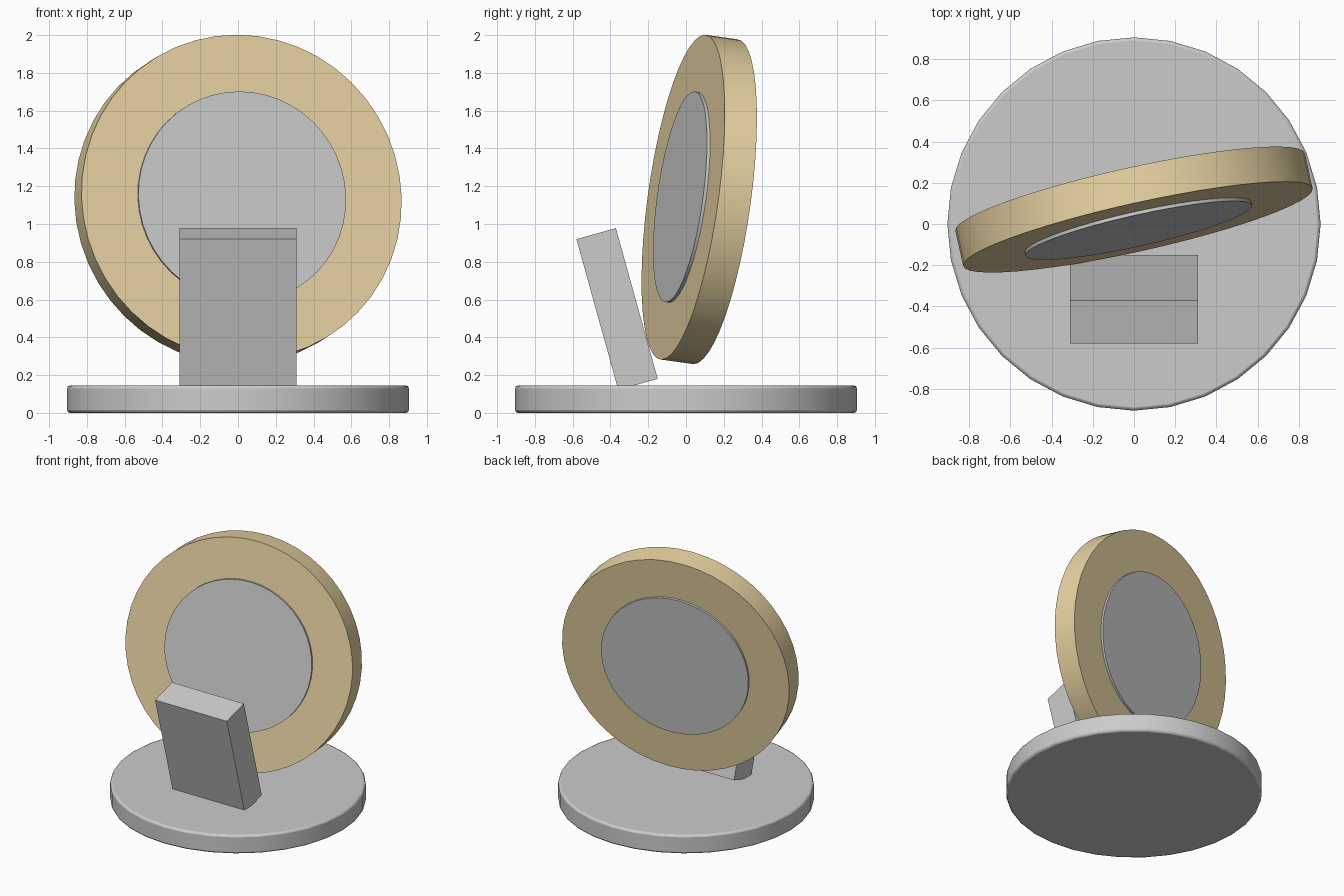
import bpy
import math
from mathutils import Vector

if "Cube" in bpy.data.objects:
    bpy.data.objects.remove(bpy.data.objects["Cube"])


def material(name, color):
    mat = bpy.data.materials.new(name)
    mat.diffuse_color = color
    mat.use_nodes = True
    mat.node_tree.nodes["Principled BSDF"].inputs["Base Color"].default_value = mat.diffuse_color
    return mat


def disc(name, radius, depth, sides, location, axis=Vector((0, 0, 1)), bevel=0.0, mat=None):
    rot = axis.to_track_quat('Z', 'Y').to_euler()
    bpy.ops.mesh.primitive_cylinder_add(vertices=sides, radius=radius, depth=depth,
                                        location=location, rotation=rot)
    ob = bpy.context.object
    ob.name = name
    if bevel:
        mod = ob.modifiers.new("soft_edge", 'BEVEL')
        mod.width = bevel
        mod.segments = 2
        mod.limit_method = 'ANGLE'
        mod.angle_limit = math.radians(40)
    if mat:
        ob.data.materials.append(mat)
    bpy.ops.object.shade_smooth_by_angle(angle=math.radians(35))
    return ob


# Round base plate
disc("base", 0.905, 0.145, 32, (0, 0, 0.0725), bevel=0.015)

# Leaning block sunk into the base
bpy.ops.mesh.primitive_cube_add(size=1, location=(0, -0.365, 0.55),
                                rotation=(math.radians(15.5), 0, 0))
block = bpy.context.object
block.name = "leaning_block"
block.scale = (0.62, 0.217, 0.828)

# Tilted wheel: tan outer ring with a slightly proud grey core on both faces
tan = material("tan", (0.8, 0.65, 0.36, 1))
facing = Vector((0.215, -0.967, 0.135)).normalized()
centre = (0, 0.07, 1.13)
disc("outer_ring", 0.868, 0.176, 48, centre, facing, mat=tan)
disc("inner_core", 0.563, 0.21, 48, centre, facing)
